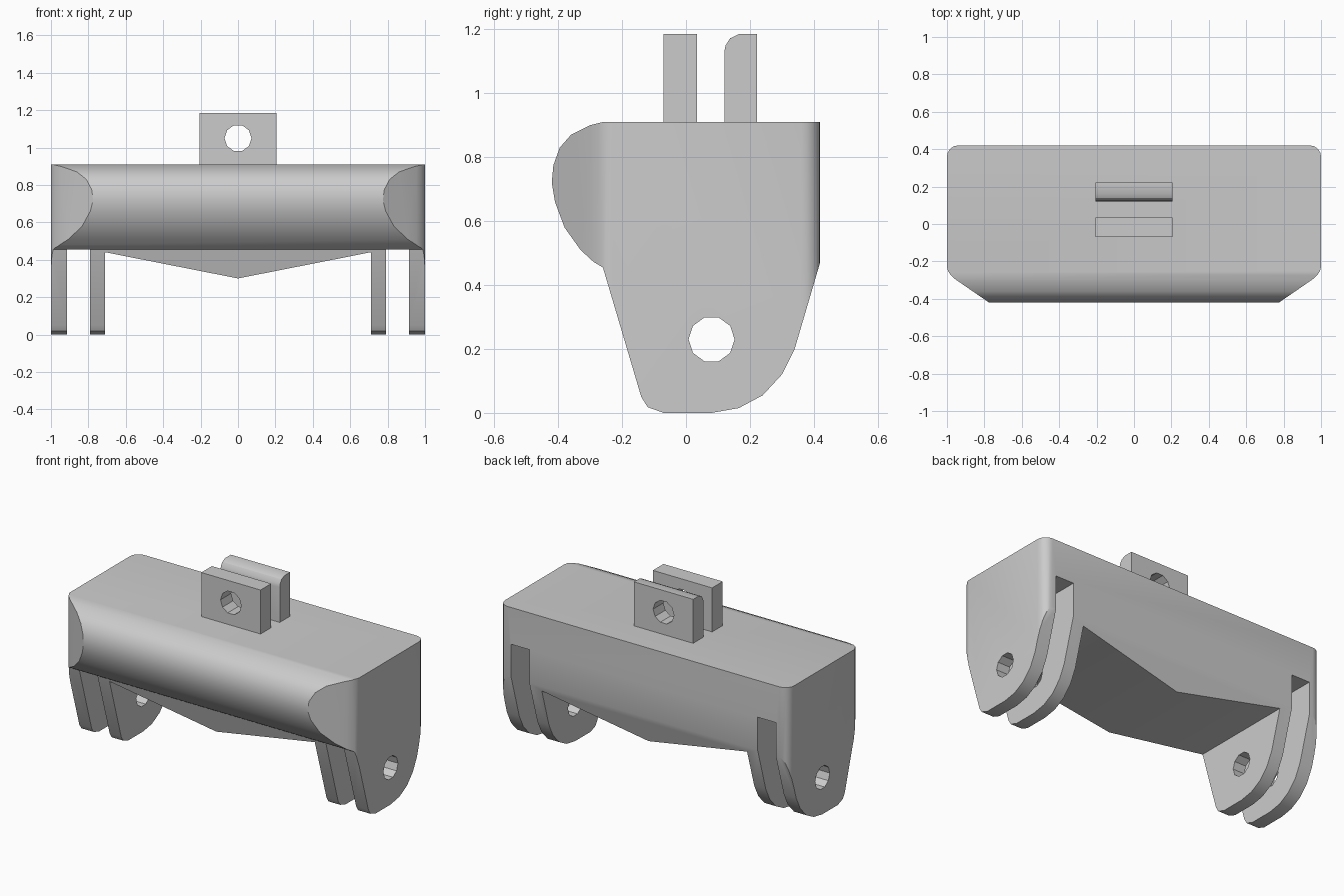
import bpy, bmesh, math

cube = bpy.data.objects.get("Cube")
if cube:
    bpy.data.objects.remove(cube, do_unlink=True)

grey = bpy.data.materials.new("plain_grey")
grey.use_nodes = True
GREY = (0.6, 0.6, 0.6, 1)
grey.diffuse_color = GREY
grey.node_tree.nodes["Principled BSDF"].inputs["Base Color"].default_value = GREY


def prism(name, points, axis, lo, hi):
    """Extrude a 2D outline along an axis; outline is in the other two axes in xyz order."""
    place = {"x": lambda p, d: (d, p[0], p[1]),
             "y": lambda p, d: (p[0], d, p[1]),
             "z": lambda p, d: (p[0], p[1], d)}[axis]
    bm = bmesh.new()
    ends = [[bm.verts.new(place(p, d)) for p in points] for d in (lo, hi)]
    n = len(points)
    bm.faces.new(ends[0])
    bm.faces.new(ends[1])
    for i in range(n):
        j = (i + 1) % n
        bm.faces.new((ends[0][i], ends[0][j], ends[1][j], ends[1][i]))
    bmesh.ops.recalc_face_normals(bm, faces=bm.faces)
    mesh = bpy.data.meshes.new(name)
    bm.to_mesh(mesh)
    bm.free()
    mesh.materials.append(grey)
    obj = bpy.data.objects.new(name, mesh)
    bpy.context.collection.objects.link(obj)
    return obj


def ring(cx, cy, r, sides=10):
    return [(cx + r * math.cos(math.tau * i / sides),
             cy + r * math.sin(math.tau * i / sides)) for i in range(sides)]


def activate(obj):
    bpy.ops.object.select_all(action="DESELECT")
    obj.select_set(True)
    bpy.context.view_layer.objects.active = obj


def combine(obj, tool, operation):
    """Apply a boolean and discard the tool."""
    tool.hide_render = True
    activate(obj)
    mod = obj.modifiers.new("cut", "BOOLEAN")
    mod.operation, mod.solver, mod.object = operation, "EXACT", tool
    bpy.ops.object.modifier_apply(modifier=mod.name)
    bpy.data.objects.remove(tool, do_unlink=True)


def finish(obj):
    activate(obj)
    bpy.ops.object.shade_smooth_by_angle(angle=math.radians(30))


# Housing: side profile with rounded nose and tapering legs
nose = [(-0.26, 0.91), (-0.30, 0.9), (-0.36, 0.87), (-0.395, 0.83), (-0.415, 0.775),
        (-0.42, 0.72), (-0.41, 0.66), (-0.38, 0.58), (-0.33, 0.51), (-0.29, 0.473)]
leg = [(-0.26, 0.455), (-0.14, 0.05), (-0.12, 0.018), (-0.07, 0), (0.08, 0),
       (0.165, 0.015), (0.24, 0.055), (0.30, 0.12), (0.34, 0.20)]
body = prism("housing", nose + leg + [(0.5, 0.744), (0.5, 0.91)], "x", -1.2, 1.2)

# Plan outline: rounded rear corners and slanted nose ends
corner = [(0.94 + 0.06 * math.cos(a), 0.36 + 0.06 * math.sin(a))
          for a in (math.radians(18 * i) for i in range(6))]
half = [(0.74, -0.444), (0.955, -0.296), (0.98, -0.273), (0.995, -0.25), (1, -0.23)] + corner
plan = half + [(-x, y) for x, y in reversed(half)]
combine(body, prism("plan_cutter", plan, "z", -0.2, 1.2), "INTERSECT")

# Shallow V-shaped belly between the legs
belly = [(-0.71, -0.1), (0.71, -0.1), (0.71, 0.44), (0, 0.30), (-0.71, 0.44)]
combine(body, prism("belly_cutter", belly, "y", -0.6, 0.6), "DIFFERENCE")

# Slot splitting each leg into two plates
slot = [(-0.6, -0.1), (0.6, -0.1), (0.6, 0.68), (-0.1, 0.68), (-0.25, 0.456), (-0.6, 0.456)]
for lo, hi in ((0.79, 0.915), (-0.915, -0.79)):
    combine(body, prism("slot_cutter", slot, "x", lo, hi), "DIFFERENCE")

# Pin hole through the legs
combine(body, prism("pin_cutter", ring(0.08, 0.23, 0.072), "x", -1.3, 1.3), "DIFFERENCE")
finish(body)

# Top lugs, the rear one with a rounded front edge
lugs = {"front_lug": [(-0.07, 0.91), (0.035, 0.91), (0.035, 1.185), (-0.07, 1.185)],
        "rear_lug": [(0.12, 0.91), (0.222, 0.91), (0.222, 1.185), (0.165, 1.185),
                     (0.138, 1.172), (0.124, 1.15), (0.12, 1.13)]}
for name, outline in lugs.items():
    lug = prism(name, outline, "x", -0.205, 0.205)
    combine(lug, prism("lug_cutter", ring(0, 1.05, 0.072), "y", -0.5, 0.5), "DIFFERENCE")
    finish(lug)
